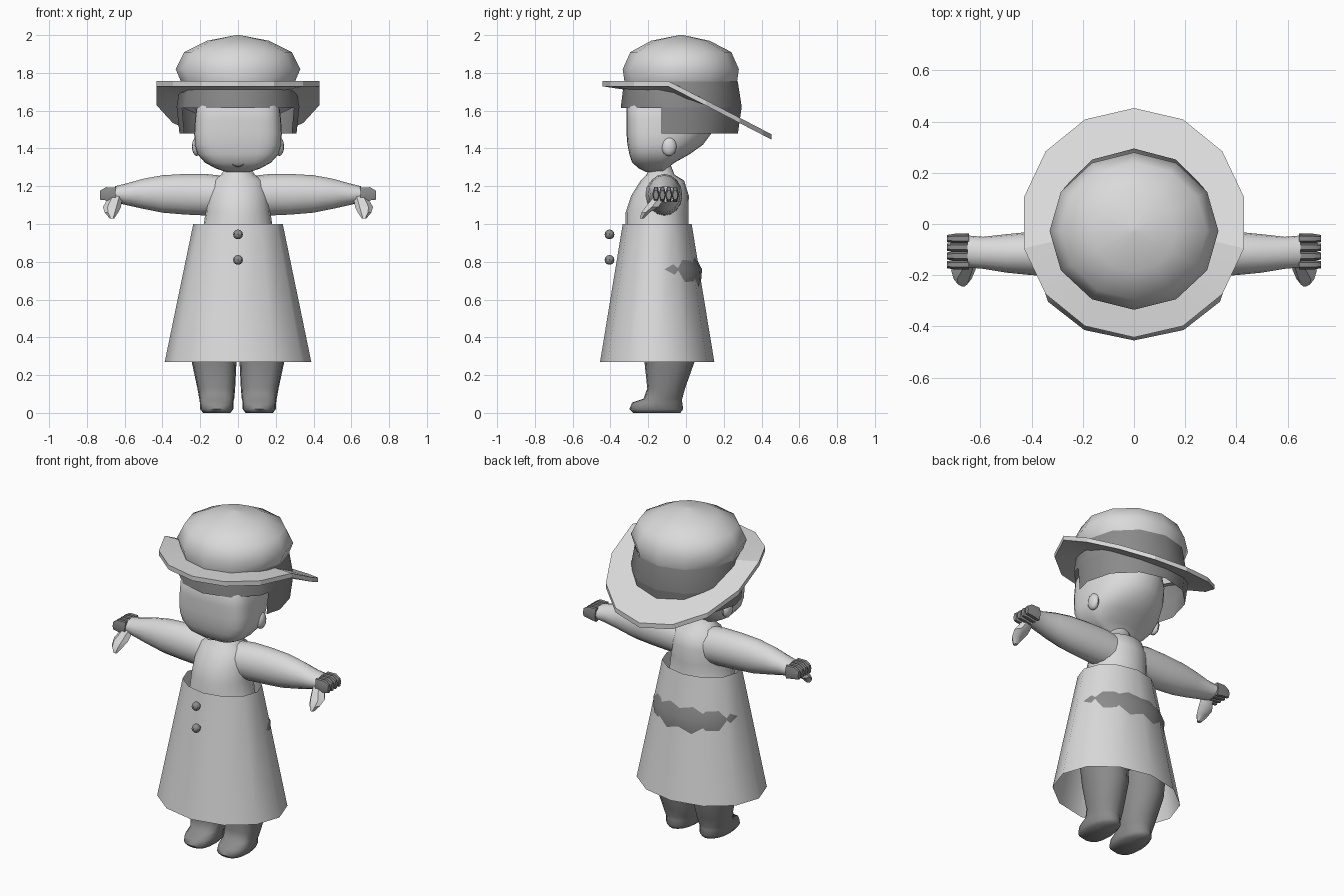
import bpy, bmesh
from math import sin, cos, pi, radians, copysign

cube = bpy.data.objects.get("Cube")
if cube:
    bpy.data.objects.remove(cube, do_unlink=True)


def make_material(name, value):
    mat = bpy.data.materials.new(name)
    mat.use_nodes = True
    colour = (value, value, value, 1)
    mat.diffuse_color = colour
    mat.node_tree.nodes["Principled BSDF"].inputs["Base Color"].default_value = colour
    return mat


light = make_material("light_grey", 0.7)
dark = make_material("dark_grey", 0.26)


def finish(name, bm, mat=light, angle=35):
    bmesh.ops.recalc_face_normals(bm, faces=bm.faces)
    mesh = bpy.data.meshes.new(name)
    bm.to_mesh(mesh)
    bm.free()
    obj = bpy.data.objects.new(name, mesh)
    bpy.context.collection.objects.link(obj)
    mesh.materials.append(mat)
    bpy.ops.object.select_all(action="DESELECT")
    obj.select_set(True)
    bpy.context.view_layer.objects.active = obj
    bpy.ops.object.shade_smooth_by_angle(angle=radians(angle))
    return obj


def loft(rings, segs=12, axis="z", side=1, caps=True, mid=None, front_power=1.0):
    """Skin oval rings (t, u0, u1, v0, v1) along an axis; mid splits front and back."""
    bm = bmesh.new()
    loops = []
    for t, u0, u1, v0, v1 in rings:
        cu, cv = (u0 + u1) / 2, (v0 + v1) / 2 if mid is None else mid
        loop = []
        for i in range(segs):
            a = 2 * pi * i / segs
            c, s = cos(a), sin(a)
            if s < -0.01:
                c = copysign(abs(c) ** front_power, c)
                s = -abs(s) ** front_power
            u = cu + (u1 - u0) / 2 * c
            v = cv + s * (v1 - cv if s > 0 else cv - v0)
            co = (u, v, t) if axis == "z" else (t, u, v)
            loop.append(bm.verts.new((co[0] * side, co[1], co[2])))
        loops.append(loop)
    for a, b in zip(loops, loops[1:]):
        for i in range(segs):
            j = (i + 1) % segs
            bm.faces.new((a[i], a[j], b[j], b[i]))
    if caps:
        bm.faces.new(loops[0])
        bm.faces.new(loops[-1])
    return bm


def sym(z, w, y0, y1):
    return (z, -w, w, y0, y1)


def ball(name, loc, size, mat=light, u=12, v=8):
    bm = bmesh.new()
    bmesh.ops.create_uvsphere(bm, u_segments=u, v_segments=v, radius=1)
    for p in bm.verts:
        p.co = [c + s * q for c, s, q in zip(loc, size, p.co)]
    return finish(name, bm, mat)


# Torso: light above the waist, dark seat poking through the skirt at the back
torso = finish("torso", loft([
    sym(0.4, 0.2, -0.25, 0.02), sym(0.5, 0.25, -0.3, 0.05), sym(0.65, 0.27, -0.33, 0.076),
    sym(0.76, 0.275, -0.33, 0.085), sym(0.85, 0.24, -0.33, 0.038), sym(0.94, 0.19, -0.32, 0.015),
    sym(1.06, 0.172, -0.32, 0.013), sym(1.15, 0.165, -0.29, 0.015), sym(1.23, 0.14, -0.24, -0.01),
    sym(1.26, 0.09, -0.21, -0.06), sym(1.31, 0.06, -0.19, -0.08)], 20), angle=60)
torso.data.materials.append(dark)
for face in torso.data.polygons:
    face.material_index = int(face.center.z < 0.94)

# Skirt, an open cone
finish("skirt", loft([sym(0.27, 0.388, -0.455, 0.15), sym(1.0, 0.237, -0.335, 0.03)],
                     12, caps=False), angle=70)

for z in (0.945, 0.81):
    ball("skirt_button", (0, -0.405, z), (0.026,) * 3, dark, 8, 6)

# Head: flattened face in front, round behind
finish("head", loft([
    sym(1.275, 0.06, -0.21, -0.11), sym(1.295, 0.12, -0.25, -0.1), sym(1.325, 0.175, -0.285, -0.06),
    sym(1.37, 0.215, -0.3, 0.02), sym(1.42, 0.23, -0.31, 0.09), sym(1.48, 0.232, -0.315, 0.135),
    sym(1.55, 0.228, -0.315, 0.155), sym(1.62, 0.22, -0.315, 0.14), sym(1.7, 0.18, -0.27, 0.08),
    sym(1.75, 0.08, -0.19, -0.03)], 28, mid=-0.13, front_power=0.5))

# Smile, a thin arc on the face
bm = bmesh.new()
rows = []
for i in range(7):
    x = -0.03 + 0.01 * i
    z = 1.302 + 14 * x * x
    rows.append([bm.verts.new((x, -0.278, z + d)) for d in (0, 0.004)])
for a, b in zip(rows, rows[1:]):
    bm.faces.new((a[0], b[0], b[1], a[1]))
finish("smile", bm, dark)

# Hat crown
finish("hat_crown", loft([
    sym(1.75, 0.3, -0.325, 0.27), sym(1.82, 0.33, -0.335, 0.28), sym(1.91, 0.285, -0.295, 0.24),
    sym(1.97, 0.165, -0.185, 0.125), sym(2.0, 0.01, -0.035, -0.015)], 12), angle=65)

# Hat band, cut higher over the face
bm = loft([sym(1.48, 0.31, -0.345, 0.275), sym(1.62, 0.325, -0.345, 0.295),
           sym(1.755, 0.303, -0.328, 0.274)], 12, caps=False)
for co, no in (((0, -0.13, 0), (0, 1, 0)), ((0, 0, 1.615), (0, 0, 1))):
    bmesh.ops.bisect_plane(bm, geom=bm.verts[:] + bm.edges[:] + bm.faces[:],
                           plane_co=co, plane_no=no)
front = [f for f in bm.faces
         if f.calc_center_median().y < -0.13 and f.calc_center_median().z < 1.615]
bmesh.ops.delete(bm, geom=front, context="FACES")
finish("hat_band", bm, dark, 50)

# Hat brim: level in front, folded down behind
bm = bmesh.new()
rings = []
for radius, drop in ((0.27, 0), (0.448, 0), (0.448, 0.028), (0.27, 0.055)):
    ring = []
    for i in range(14):
        a = 2 * pi * i / 14
        x, y = radius * sin(a) * 0.985, radius * cos(a) + 0.005
        fold = 0.52 * max(0, y + 0.09)
        d = min(drop, 0.028) if y > 0 else drop
        ring.append(bm.verts.new((x, y, 1.757 - fold - d)))
    rings.append(ring)
for k in range(4):
    a, b = rings[k], rings[(k + 1) % 4]
    for i in range(14):
        j = (i + 1) % 14
        bm.faces.new((a[i], a[j], b[j], b[i]))
finish("hat_brim", bm, angle=20)

# Limbs and ears, one set for each side
for side, word in ((1, "left"), (-1, "right")):
    ball(word + "_ear", (side * 0.218, -0.09, 1.41), (0.026, 0.04, 0.05))
    finish(word + "_arm", loft([
        (0.08, -0.22, -0.02, 1.04, 1.255), (0.17, -0.21, -0.02, 1.045, 1.265),
        (0.28, -0.205, -0.025, 1.05, 1.265), (0.4, -0.2, -0.03, 1.06, 1.258),
        (0.5, -0.19, -0.04, 1.08, 1.24), (0.59, -0.175, -0.05, 1.1, 1.215),
        (0.65, -0.17, -0.045, 1.115, 1.2)], 16, "x", side))
    # Dark fingers around a light thumb
    for n in range(4):
        y = -0.178 + 0.034 * n
        finish(f"{word}_finger_{n + 1}", loft([
            (0.645, y, y + 0.038, 1.11, 1.2), (0.7, y, y + 0.038, 1.12, 1.2),
            (0.73, y + 0.005, y + 0.033, 1.125, 1.18)], 6, "x", side), dark)
    finish(word + "_thumb", loft([
        (1.15, 0.61, 0.68, -0.17, -0.1), (1.09, 0.62, 0.715, -0.22, -0.14),
        (1.06, 0.635, 0.705, -0.24, -0.19), (1.03, 0.655, 0.68, -0.245, -0.22)], 6, "z", side))
    finish(word + "_leg", loft([
        (0.5, 0.01, 0.27, -0.23, 0.05), (0.27, 0.008, 0.245, -0.22, 0.045),
        (0.13, 0.015, 0.215, -0.205, -0.005), (0.075, 0.02, 0.205, -0.225, -0.02),
        (0.055, 0.025, 0.202, -0.285, -0.02), (0.02, 0.025, 0.2, -0.3, -0.015),
        (0, 0.04, 0.185, -0.28, -0.03)], 16, "z", side, front_power=0.75), dark, 60)
